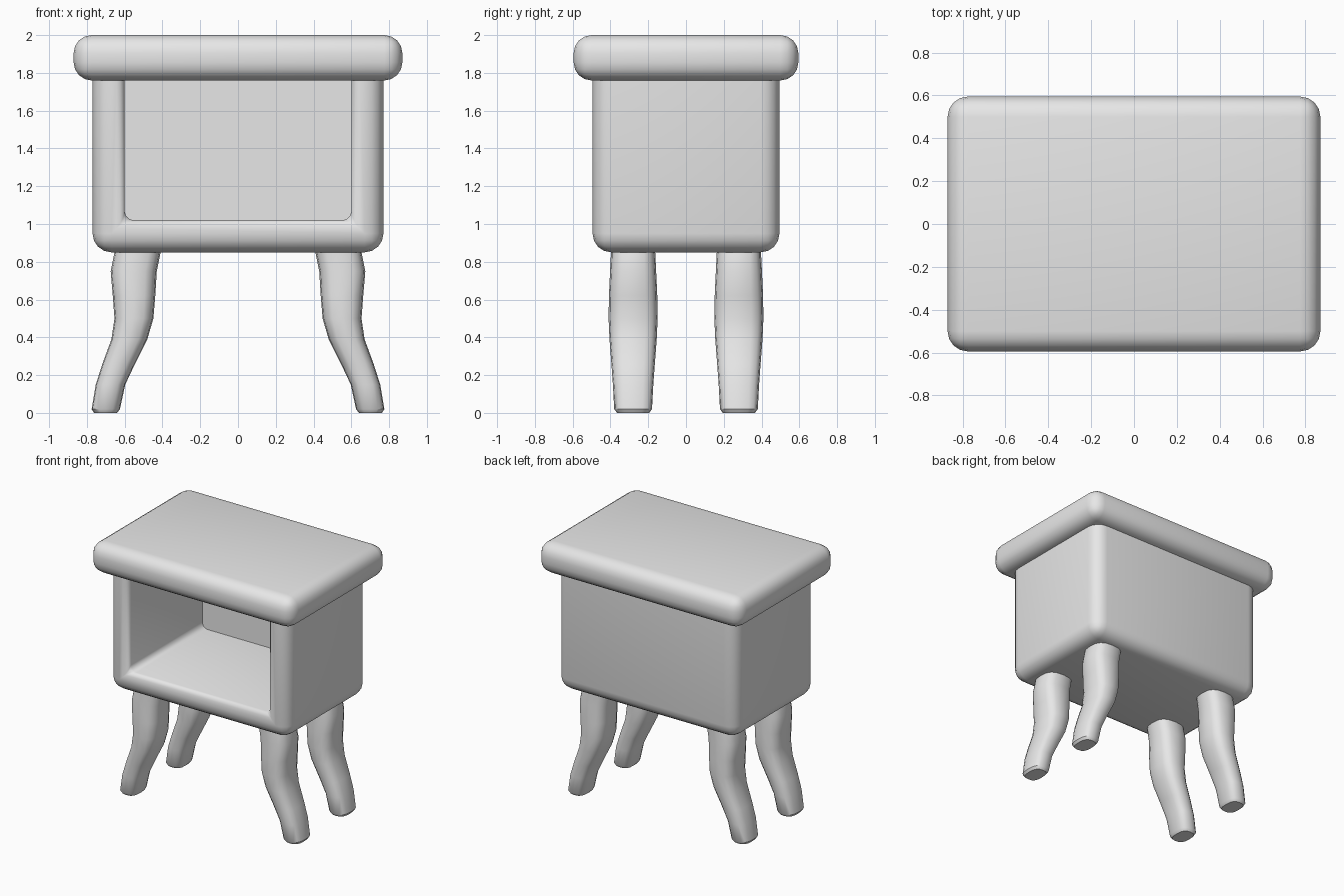
import bpy, bmesh
from math import cos, sin, pi, radians

cube = bpy.data.objects.get("Cube")
if cube:
    bpy.data.objects.remove(cube, do_unlink=True)

grey = bpy.data.materials.new("plain_grey")
grey.use_nodes = True
grey.diffuse_color = (0.8, 0.8, 0.8, 1)
grey.node_tree.nodes["Principled BSDF"].inputs["Base Color"].default_value = (0.8, 0.8, 0.8, 1)


def finish(bm, name):
    """Turn a bmesh into a smooth-shaded grey object."""
    bmesh.ops.recalc_face_normals(bm, faces=bm.faces)
    mesh = bpy.data.meshes.new(name)
    bm.to_mesh(mesh)
    bm.free()
    mesh.materials.append(grey)
    ob = bpy.data.objects.new(name, mesh)
    bpy.context.collection.objects.link(ob)
    bpy.ops.object.select_all(action='DESELECT')
    ob.select_set(True)
    bpy.context.view_layer.objects.active = ob
    bpy.ops.object.shade_smooth_by_angle(angle=radians(40))
    return ob


def round_edges(bm, edges, width, segments):
    bmesh.ops.bevel(bm, geom=edges, offset=width, segments=segments,
                    profile=0.5, affect='EDGES', clamp_overlap=True)


# Tabletop: thick slab with soft edges
bm = bmesh.new()
bmesh.ops.create_cube(bm, size=1)
for v in bm.verts:
    v.co.x *= 1.74
    v.co.y *= 1.19
    v.co.z = 1.88 + v.co.z * 0.24
round_edges(bm, bm.edges[:], 0.095, 4)
finish(bm, "tabletop")

# Cabinet: U-shaped shell, open at the front, closed at the back
TOP, FRONT, BACK, INNER_BACK = 1.82, -0.495, 0.495, 0.42
outer = [(-0.77, TOP), (-0.77, 0.85), (0.77, 0.85), (0.77, TOP)]
inner = [(0.6, TOP), (0.6, 1.02), (-0.6, 1.02), (-0.6, TOP)]
bm = bmesh.new()


def row(points, y):
    return [bm.verts.new((x, y, z)) for x, z in points]


of, ob_ = row(outer, FRONT), row(outer, BACK)
nf, nb = row(inner, FRONT), row(inner, INNER_BACK)
bm.faces.new(of + nf)
bm.faces.new(ob_)
bm.faces.new(nb)
for near, far in ((of, ob_), (nf, nb)):
    for i in range(3):
        bm.faces.new((near[i], near[i + 1], far[i + 1], far[i]))
bm.faces.new((of[0], nf[3], nb[3], nb[0], nf[0], of[3], ob_[3], ob_[0]))
bmesh.ops.recalc_face_normals(bm, faces=bm.faces)


def below_top(e):
    return min(v.co.z for v in e.verts) < TOP - 0.01


def is_outer(e):
    return all(abs(v.co.x) > 0.65 or v.co.z < 0.95 for v in e.verts)


round_edges(bm, [e for e in bm.edges if below_top(e) and is_outer(e)], 0.1, 4)


def is_rim(e):
    inside = all(abs(v.co.x) < 0.61 and v.co.z > 1 for v in e.verts)
    return inside and below_top(e) and any(v.co.y < FRONT + 0.01 for v in e.verts)


round_edges(bm, [e for e in bm.edges if is_rim(e)], 0.045, 3)
finish(bm, "cabinet")

# Legs: stacked rounded sections as (height, inner x, outer x, half depth)
SECTIONS = [(0, 0.64, 0.762, 0.085), (0.02, 0.625, 0.775, 0.1),
            (0.15, 0.597, 0.753, 0.107), (0.26, 0.545, 0.718, 0.115),
            (0.39, 0.48, 0.67, 0.125), (0.5, 0.448, 0.654, 0.13),
            (0.62, 0.438, 0.663, 0.128), (0.75, 0.43, 0.674, 0.122),
            (0.85, 0.41, 0.654, 0.117), (0.93, 0.395, 0.635, 0.115)]
SIDES = 16


def soft(t):
    """Push a circle coordinate towards a rounded square."""
    return abs(t) ** 0.72 * (1 if t > 0 else -1)


def leg(name, sx, sy):
    global bm
    bm = bmesh.new()
    rings = []
    for z, x0, x1, depth in SECTIONS:
        mid, half = (x0 + x1) / 2, (x1 - x0) / 2
        angles = [2 * pi * k / SIDES for k in range(SIDES)]
        rings.append([bm.verts.new((sx * (mid + half * soft(cos(a))),
                                    sy * 0.28 + depth * soft(sin(a)), z)) for a in angles])
    for low, high in zip(rings, rings[1:]):
        for k in range(SIDES):
            n = (k + 1) % SIDES
            bm.faces.new((low[k], low[n], high[n], high[k]))
    bm.faces.new(rings[0])
    bm.faces.new(rings[-1])
    finish(bm, name)


for side, sx in (("left", 1), ("right", -1)):
    for end, sy in (("front", -1), ("back", 1)):
        leg(f"{end}_{side}_leg", sx, sy)
